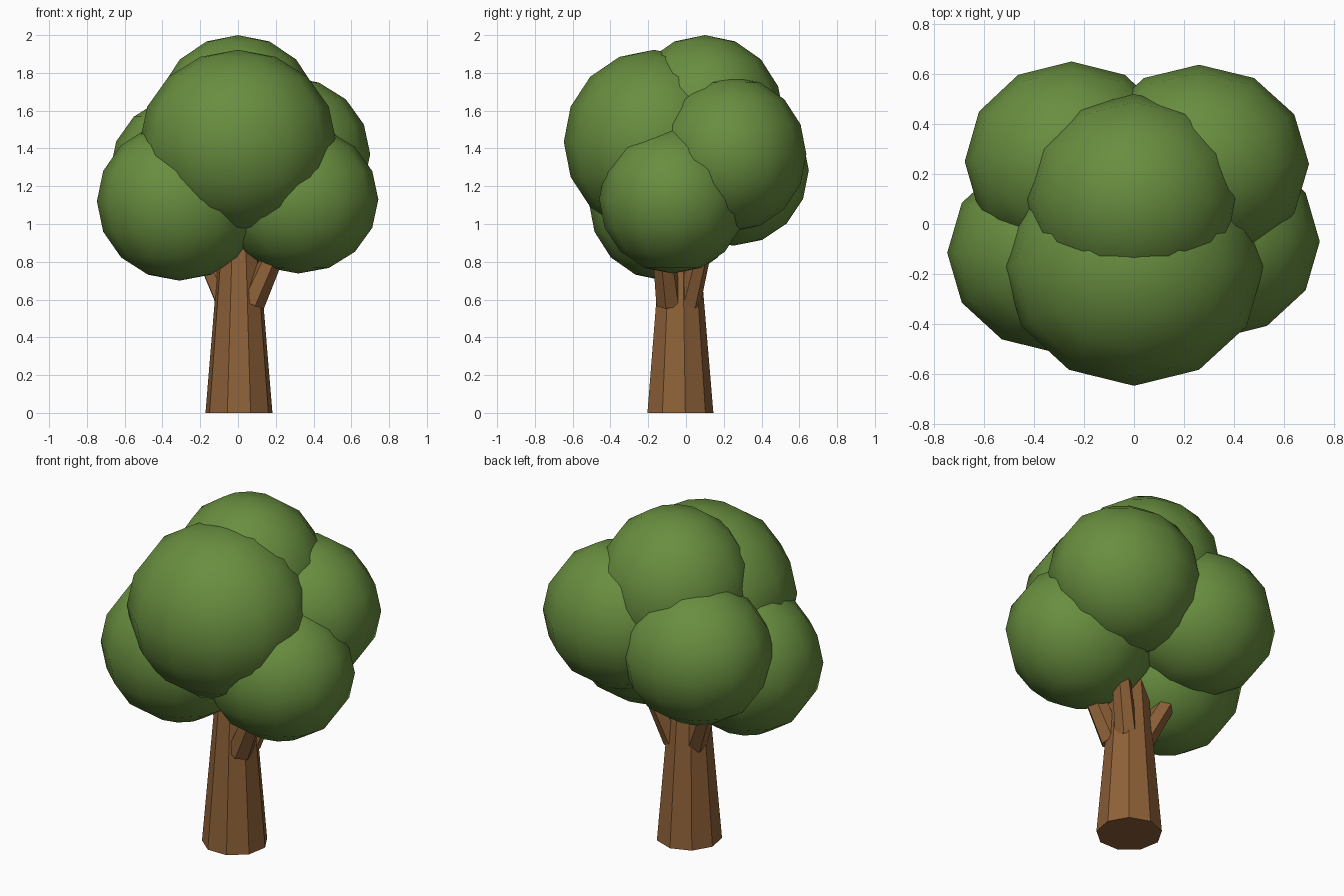
import bpy
from mathutils import Vector

if "Cube" in bpy.data.objects:
    bpy.data.objects.remove(bpy.data.objects["Cube"])


def material(name, color):
    m = bpy.data.materials.new(name)
    m.diffuse_color = color
    m.use_nodes = True
    m.node_tree.nodes["Principled BSDF"].inputs["Base Color"].default_value = m.diffuse_color
    return m


LEAF = material("leaf_green", (0.14, 0.27, 0.05, 1))
BARK = material("bark_brown", (0.27, 0.12, 0.04, 1))


def limb(name, start, end, r1, r2, sides):
    """Flat-faced tapered limb between two points."""
    a, b = Vector(start), Vector(end)
    d = b - a
    bpy.ops.mesh.primitive_cone_add(vertices=sides, radius1=r1, radius2=r2,
                                    depth=d.length, location=(a + b) / 2)
    o = bpy.context.object
    o.name = name
    if d.xy.length > 1e-6:
        o.rotation_euler = d.to_track_quat('Z', 'Y').to_euler()
    o.data.materials.append(BARK)


def clump(name, center, radii):
    """Smooth low-poly foliage ball."""
    bpy.ops.mesh.primitive_uv_sphere_add(segments=12, ring_count=8, radius=1,
                                         location=center)
    o = bpy.context.object
    o.name = name
    o.scale = radii
    bpy.ops.object.transform_apply(location=False, rotation=False, scale=True)
    bpy.ops.object.shade_smooth()
    o.data.materials.append(LEAF)


# Trunk and three branches
limb("trunk", (0.005, -0.035, 0), (0.005, -0.035, 1.0), 0.18, 0.096, 9)
limb("branch_right", (0.075, -0.09, 0.58), (0.27, -0.14, 1.02), 0.07, 0.05, 6)
limb("branch_back_right", (0.065, 0.012, 0.58), (0.22, 0.13, 1.05), 0.065, 0.045, 6)
limb("branch_back_left", (-0.06, 0.0, 0.59), (-0.25, 0.11, 1.0), 0.065, 0.045, 6)

# Foliage
clump("foliage_front", (0, -0.17, 1.435), (0.52, 0.477, 0.487))
clump("foliage_top", (0, 0.10, 1.56), (0.435, 0.42, 0.44))
clump("foliage_right", (0.32, -0.07, 1.13), (0.423, 0.39, 0.392))
clump("foliage_left", (-0.31, -0.115, 1.12), (0.437, 0.40, 0.42))
clump("foliage_back_right", (0.26, 0.24, 1.37), (0.44, 0.397, 0.41))
clump("foliage_back_left", (-0.25, 0.25, 1.285), (0.427, 0.40, 0.40))
